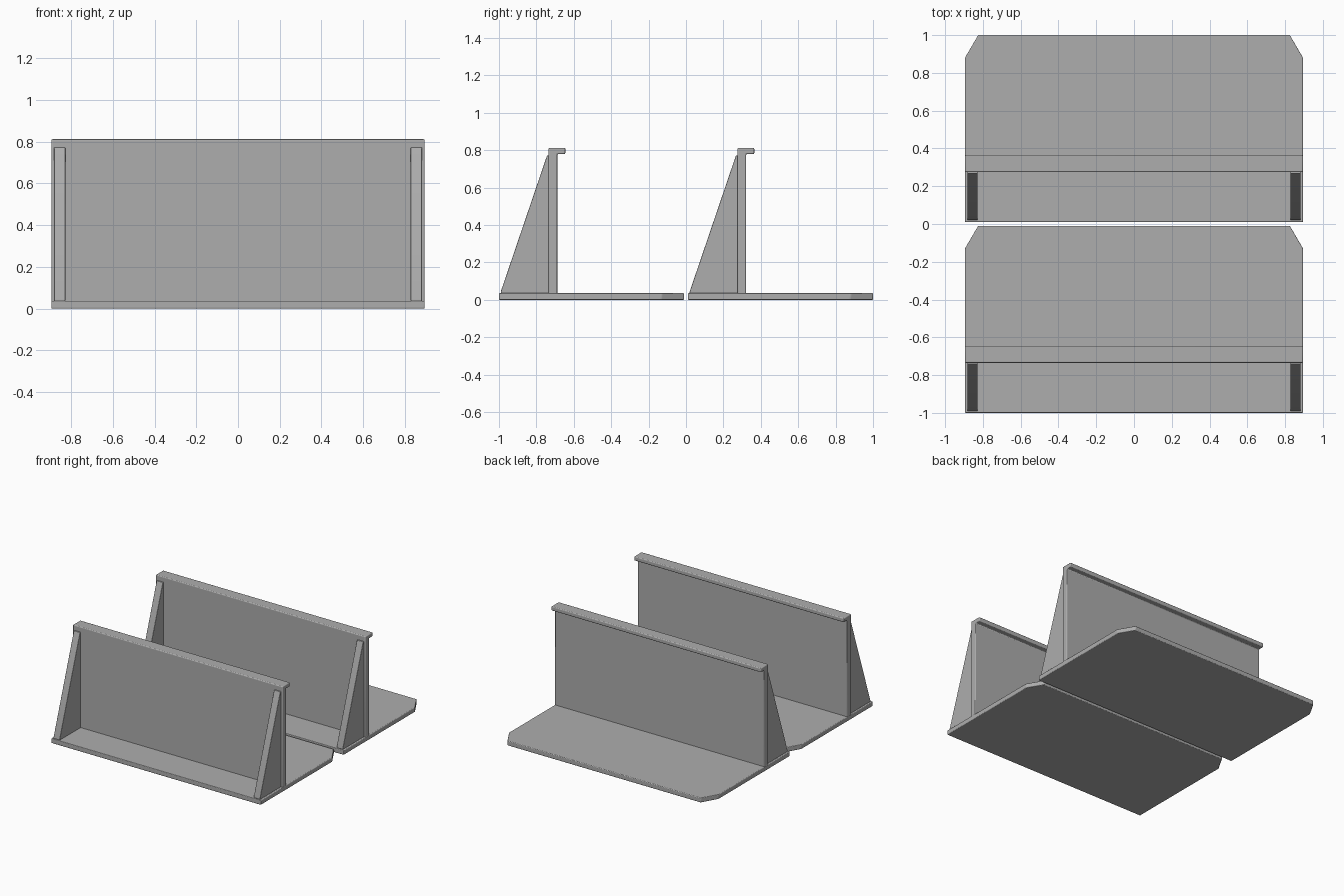
import bpy, bmesh
from mathutils import Vector

if "Cube" in bpy.data.objects:
    bpy.data.objects.remove(bpy.data.objects["Cube"])

grey = bpy.data.materials.new("plain grey")
grey.diffuse_color = (0.42, 0.42, 0.42, 1)
grey.use_nodes = True
grey.node_tree.nodes["Principled BSDF"].inputs["Base Color"].default_value = grey.diffuse_color
HALF = 0.895


def prism(name, profile, depth, bevel=0.0):
    """Extrude a closed 3D outline along a vector, optionally softening its edges."""
    bm = bmesh.new()
    face = bm.faces.new([bm.verts.new(p) for p in profile])
    out = bmesh.ops.extrude_face_region(bm, geom=[face])
    moved = [v for v in out["geom"] if isinstance(v, bmesh.types.BMVert)]
    bmesh.ops.translate(bm, verts=moved, vec=Vector(depth))
    bmesh.ops.recalc_face_normals(bm, faces=bm.faces)
    me = bpy.data.meshes.new(name)
    bm.to_mesh(me)
    bm.free()
    me.materials.append(grey)
    ob = bpy.data.objects.new(name, me)
    bpy.context.collection.objects.link(ob)
    if bevel:
        mod = ob.modifiers.new("soft edges", 'BEVEL')
        mod.width = bevel
        mod.segments = 3
        mod.limit_method = 'ANGLE'
        bpy.context.view_layer.objects.active = ob
        ob.select_set(True)
        bpy.ops.object.shade_smooth_by_angle()
        ob.select_set(False)
    return ob


# two identical brackets, one behind the other
for tag, y0 in (("front", -1.0), ("rear", 0.01)):
    # base plate with cut rear corners
    base = [(-HALF, 0), (HALF, 0), (HALF, 0.87), (HALF - 0.07, 0.99),
            (-HALF + 0.07, 0.99), (-HALF, 0.87)]
    prism(tag + "_base_plate", [(x, y0 + y, 0) for x, y in base],
          (0, 0, 0.036), 0.005)

    # upright wall with a lip folded backwards along the top
    wall = [(0.265, 0.03), (0.312, 0.03), (0.312, 0.78), (0.355, 0.78),
            (0.355, 0.812), (0.265, 0.812)]
    prism(tag + "_wall_and_lip", [(-HALF, y0 + y, z) for y, z in wall],
          (2 * HALF, 0, 0), 0.006)

    # triangular braces at both ends
    brace = [(0.01, 0.035), (0.268, 0.035), (0.268, 0.772), (0.257, 0.772),
             (0.01, 0.045)]
    for side, x in (("left", -0.882), ("right", 0.828)):
        prism(f"{tag}_{side}_brace", [(x, y0 + y, z) for y, z in brace],
              (0.054, 0, 0), 0.003)
